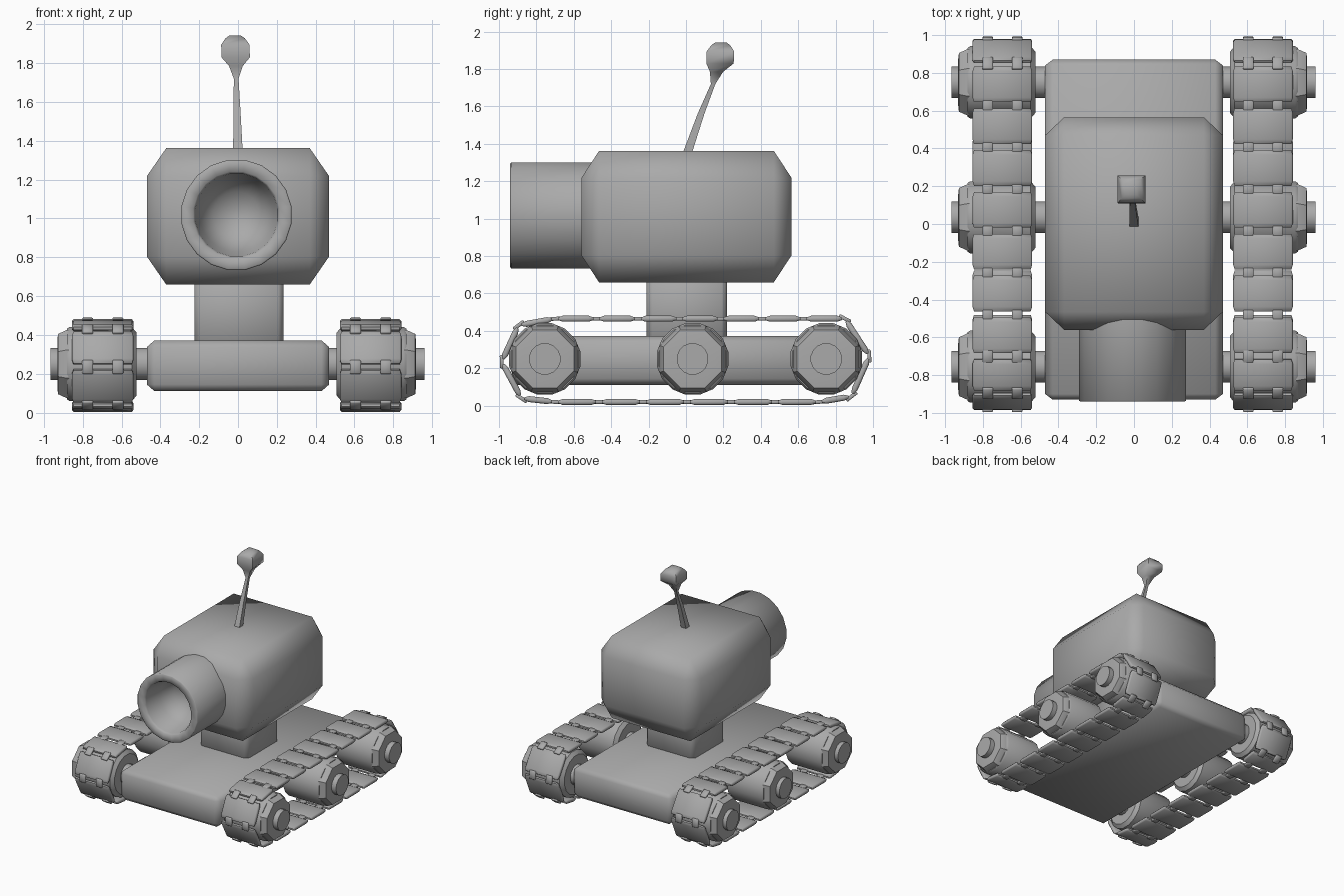
import bpy, bmesh, math
from mathutils import Vector

if "Cube" in bpy.data.objects:
    bpy.data.objects.remove(bpy.data.objects["Cube"], do_unlink=True)

grey = bpy.data.materials.new("plain grey")
grey.use_nodes = True
grey.diffuse_color = (0.4, 0.4, 0.4, 1)
grey.node_tree.nodes["Principled BSDF"].inputs["Base Color"].default_value = (0.4, 0.4, 0.4, 1)


def finish(name, bm, angle=65):
    bmesh.ops.recalc_face_normals(bm, faces=bm.faces)
    mesh = bpy.data.meshes.new(name)
    bm.to_mesh(mesh)
    bm.free()
    mesh.materials.append(grey)
    obj = bpy.data.objects.new(name, mesh)
    bpy.context.collection.objects.link(obj)
    bpy.ops.object.select_all(action='DESELECT')
    obj.select_set(True)
    bpy.context.view_layer.objects.active = obj
    bpy.ops.object.shade_smooth_by_angle(angle=math.radians(angle))
    return obj


def chamfer_box(bm, lo, hi, cut, frame=None):
    """Box with a different chamfer depth along each axis."""
    lo, hi = Vector(lo), Vector(hi)
    mid, half = (lo + hi) / 2, (hi - lo) / 2
    verts = []
    for sx in (-1, 1):
        for sy in (-1, 1):
            for sz in (-1, 1):
                for keep in range(3):
                    p = Vector([half[i] - (0 if i == keep else cut[i]) for i in range(3)])
                    p = mid + Vector((p.x * sx, p.y * sy, p.z * sz))
                    verts.append(bm.verts.new(frame(p) if frame else p))
    hull = bmesh.ops.convex_hull(bm, input=verts)
    edges = [g for g in hull["geom"] if isinstance(g, bmesh.types.BMEdge)]
    bmesh.ops.dissolve_limit(bm, angle_limit=0.01, verts=verts, edges=edges)


def box(name, lo, hi, cut):
    bm = bmesh.new()
    chamfer_box(bm, lo, hi, cut)
    return finish(name, bm)


def loft(bm, rings):
    """Skin a row of equal rings and cap both ends."""
    rows = [[bm.verts.new(p) for p in ring] for ring in rings]
    n = len(rows[0])
    for a, b in zip(rows, rows[1:]):
        for i in range(n):
            j = (i + 1) % n
            bm.faces.new((a[i], a[j], b[j], b[i]))
    bm.faces.new(rows[0])
    bm.faces.new(rows[-1])


def ring(axis, centre, at, r, sides):
    """Circle around the x or y axis; centre gives the other two coordinates."""
    pts = []
    for i in range(sides):
        t = 2 * math.pi * (i + 0.5) / sides
        u, z = centre[0] + r * math.cos(t), centre[1] + r * math.sin(t)
        pts.append((at, u, z) if axis == 'x' else (u, at, z))
    return pts


def turned(bm, axis, centre, profile, sides):
    loft(bm, [ring(axis, centre, at, r, sides) for at, r in profile])


# Body
box("chassis", (-0.47, -0.93, 0.11), (0.47, 0.87, 0.372), (0.04, 0.03, 0.035))
box("neck", (-0.225, -0.21, 0.33), (0.235, 0.22, 0.72), (0.03, 0.03, 0.03))
box("head", (-0.47, -0.56, 0.66), (0.47, 0.565, 1.362), (0.1, 0.095, 0.145))

# Barrel with a hollow bowl in its mouth
bm = bmesh.new()
turned(bm, 'y', (-0.008, 1.018),
       [(-0.45, 0.287), (-0.935, 0.287), (-0.94, 0.28), (-0.94, 0.225), (-0.92, 0.215),
        (-0.77, 0.19), (-0.68, 0.12), (-0.65, 0.03)], 20)
finish("barrel", bm)

# Aerial: square section, leaning back, ending in a knob
bm = bmesh.new()
sections = [(0.0, 1.33, 0.025), (0.08, 1.56, 0.018), (0.145, 1.72, 0.012), (0.163, 1.785, 0.035),
            (0.182, 1.83, 0.073), (0.184, 1.895, 0.073), (0.186, 1.928, 0.05), (0.186, 1.942, 0.03)]
rings = []
for y, z, w in sections:
    x = -0.012 * (z - 1.33) / 0.5
    rings.append([(x - w, y - w, z), (x + w, y - w, z), (x + w, y + w, z), (x - w, y + w, z)])
loft(bm, rings)
finish("aerial", bm)

# Track joints, running clockwise from the top front
top = [(-0.70 + 1.55 * i / 7, 0.465) for i in range(8)]
bottom = [(0.71 - 1.41 * i / 6, 0.02) for i in range(7)]
joints = top + [(0.98, 0.265), (0.885, 0.05)] + bottom + [(-0.88, 0.04), (-0.985, 0.235), (-0.895, 0.43)]
axles_y = {"front": -0.755, "middle": 0.035, "rear": 0.75}


def build_track(side, cx):
    bm = bmesh.new()
    count = len(joints)
    for i in range(count):
        a, b, c = (Vector((0, *joints[(i + k) % count])) for k in range(3))
        along = (b - a).normalized()
        up = Vector((1, 0, 0)).cross(along)
        mid = (a + b) / 2
        length = (b - a).length / 2 - 0.016

        def frame(p):
            return Vector((cx + p.x, 0, 0)) + mid + along * p.y + up * p.z
        chamfer_box(bm, (-0.158, -length, -0.016), (0.158, length, 0.016), (0.008, 0.025, 0.009), frame)

        # Pair of links bridging to the next pad
        turn = (along + (c - b).normalized()).normalized()
        rise = Vector((1, 0, 0)).cross(turn)

        def link_frame(p):
            return Vector((cx + p.x, 0, 0)) + b + turn * p.y + rise * p.z
        for x in (-0.078, 0.078):
            chamfer_box(bm, (x - 0.028, -0.035, -0.01), (x + 0.028, 0.035, 0.01),
                        (0.004, 0.004, 0.004), link_frame)
    finish(side + "_track", bm)


# Running gear on each side
for side, s in (("left", 1), ("right", -1)):
    cx = 0.69 * s - 0.007
    build_track(side, cx)
    for place, y in axles_y.items():
        bm = bmesh.new()
        turned(bm, 'x', (y, 0.25), [(cx - 0.175 * s, 0.165), (cx - 0.15 * s, 0.195),
                                    (cx + 0.17 * s, 0.195), (cx + 0.185 * s, 0.185)], 16)
        turned(bm, 'x', (y, 0.25), [(cx + 0.16 * s, 0.19), (cx + 0.185 * s, 0.19),
                                    (cx + 0.23 * s, 0.168), (cx + 0.234 * s, 0.13)], 8)
        finish(side + "_" + place + "_wheel", bm, 40)

# Axles right across, with their ends as hubs
for place, y in axles_y.items():
    bm = bmesh.new()
    turned(bm, 'x', (y, 0.25), [(-0.965, 0.085), (0.96, 0.085)], 16)
    finish(place + "_axle", bm)
